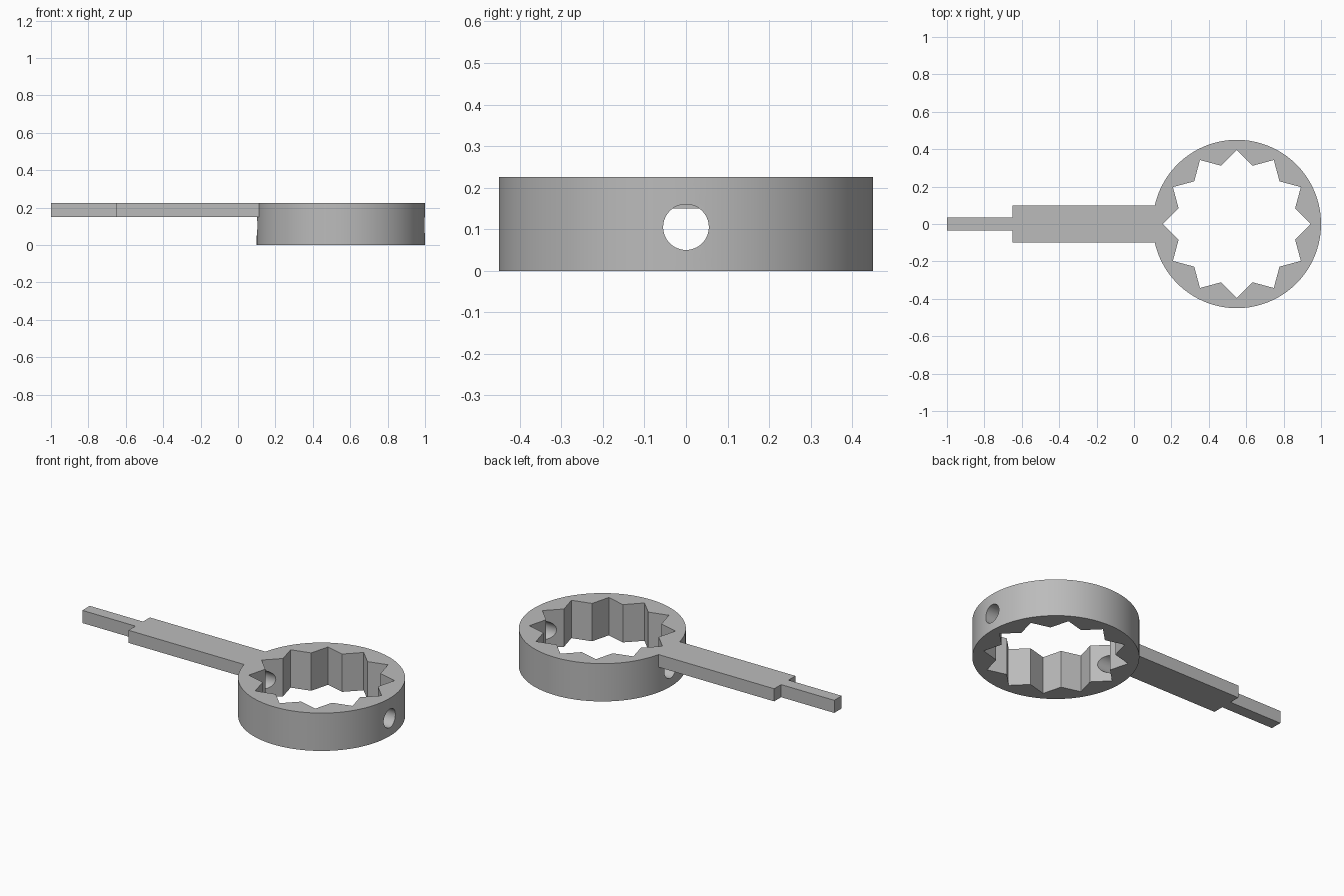
import bpy, bmesh
from math import sin, cos, pi, radians

if "Cube" in bpy.data.objects:
    bpy.data.objects.remove(bpy.data.objects["Cube"], do_unlink=True)

RING_X, HEIGHT = 0.55, 0.225

metal = bpy.data.materials.new("plain grey")
metal.use_nodes = True
grey = (0.5, 0.5, 0.5, 1)
metal.diffuse_color = grey
metal.node_tree.nodes["Principled BSDF"].inputs["Base Color"].default_value = grey


def prism(name, outline, z0, z1):
    """Extrude a counter-clockwise outline from z0 to z1."""
    bm = bmesh.new()
    base = bm.faces.new([bm.verts.new((x, y, z0)) for x, y in outline])
    top = bmesh.ops.extrude_face_region(bm, geom=[base])["geom"]
    verts = [g for g in top if isinstance(g, bmesh.types.BMVert)]
    bmesh.ops.translate(bm, verts=verts, vec=(0, 0, z1 - z0))
    bmesh.ops.recalc_face_normals(bm, faces=bm.faces)
    mesh = bpy.data.meshes.new(name)
    bm.to_mesh(mesh)
    bm.free()
    mesh.materials.append(metal)
    obj = bpy.data.objects.new(name, mesh)
    bpy.context.collection.objects.link(obj)
    return obj


def polar(radii, count):
    """Points round the ring centre, cycling through the radii."""
    return [(RING_X + radii[i % len(radii)] * cos(2 * pi * i / count),
             radii[i % len(radii)] * sin(2 * pi * i / count)) for i in range(count)]


def combine(target, tool, operation):
    """Apply a boolean and discard the tool."""
    mod = target.modifiers.new("combine", 'BOOLEAN')
    mod.operation, mod.object, mod.solver = operation, tool, 'EXACT'
    bpy.ops.object.select_all(action='DESELECT')
    bpy.context.view_layer.objects.active = target
    target.select_set(True)
    bpy.ops.object.modifier_apply(modifier=mod.name)
    bpy.data.objects.remove(tool, do_unlink=True)


# Round ring with a twelve-point socket
ring = prism("ring_wrench", polar([0.45], 128), 0, HEIGHT)
combine(ring, prism("socket_cutter", polar([0.395, 0.3225], 24), -0.1, 0.4), 'DIFFERENCE')

# Cross hole through both ring walls
bpy.ops.mesh.primitive_cylinder_add(vertices=48, radius=0.055, depth=1.2,
                                    location=(RING_X, 0, 0.105), rotation=(0, pi / 2, 0))
hole = bpy.context.object
hole.data.materials.append(metal)
combine(ring, hole, 'DIFFERENCE')

# Stepped flat handle, flush with the ring top
half = [(-1, 0.035), (-0.65, 0.035), (-0.65, 0.1), (0.115, 0.1)]
outline = [(x, -y) for x, y in half] + half[::-1]
combine(ring, prism("handle", outline, 0.15, HEIGHT), 'UNION')

# Smooth round walls, crisp edges
bpy.ops.object.shade_smooth_by_angle(angle=radians(25))
